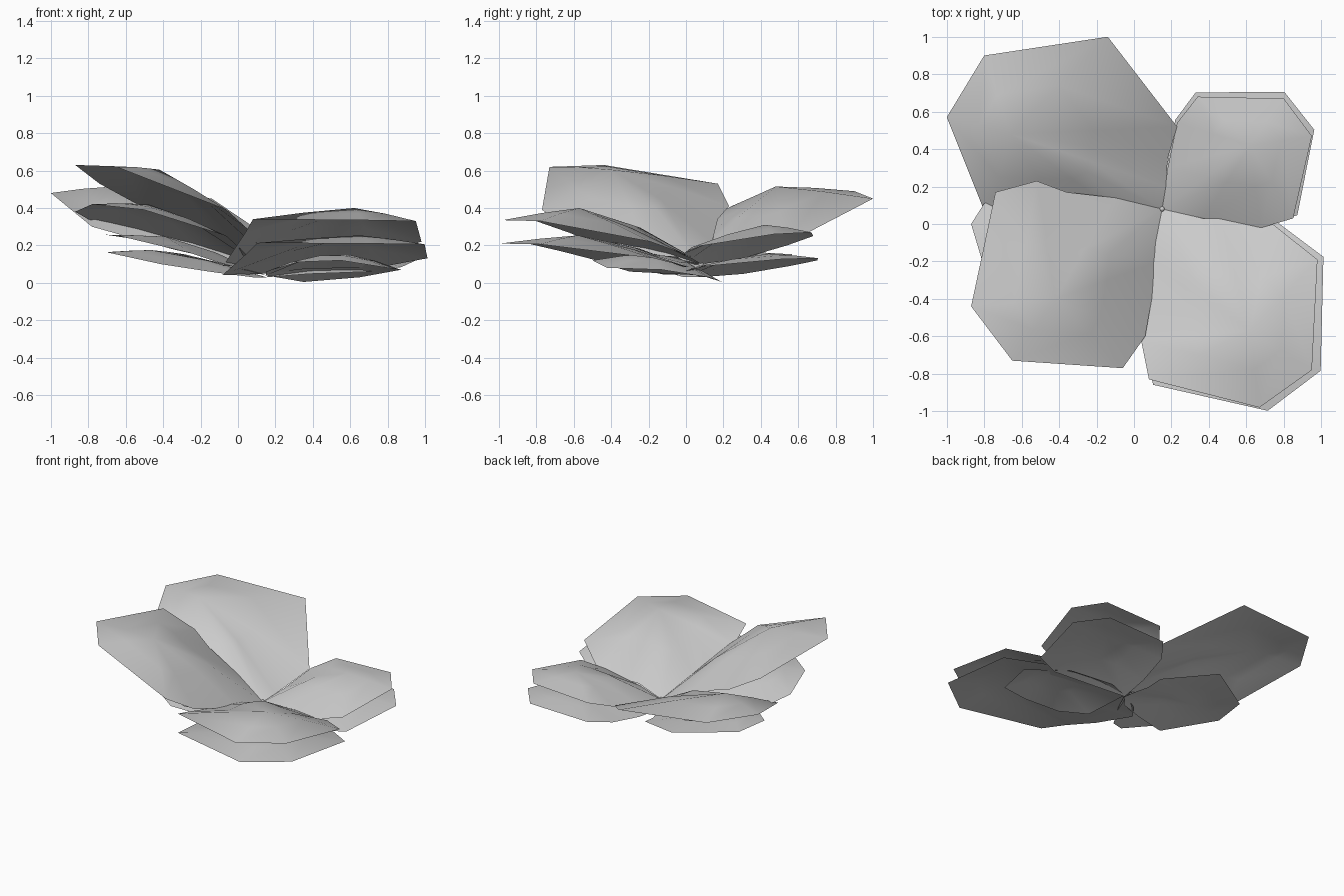
import bpy
import bmesh
from math import radians
from mathutils import Vector, Matrix

default_cube = bpy.data.objects.get("Cube")
if default_cube:
    bpy.data.objects.remove(default_cube, do_unlink=True)

# Single flat grey for the whole blossom
grey = bpy.data.materials.new("petal grey")
grey.use_nodes = True
colour = (0.6, 0.6, 0.6, 1)
grey.diffuse_color = colour
grey.node_tree.nodes["Principled BSDF"].inputs["Base Color"].default_value = colour

ROOT = Vector((0.15, 0.08, 0.1))


def finish(mesh_builder, name):
    """Turn a bmesh into a smooth shaded grey object."""
    mesh = bpy.data.meshes.new(name)
    mesh_builder.to_mesh(mesh)
    mesh_builder.free()
    mesh.materials.append(grey)
    blossom_part = bpy.data.objects.new(name, mesh)
    bpy.context.collection.objects.link(blossom_part)
    for face in mesh.polygons:
        face.use_smooth = True
    return blossom_part


def bulge(point):
    """Extra height of the sheet, strongest near the root."""
    nearness = max(0, 1 - (point - ROOT).length / 0.8)
    return Vector((0, 0, 0.005 + 0.04 * nearness))


def petal(name, crown, outline, scale=1, lift=1, turn=0, drop=0):
    """Domed sheet: root and outline run around a raised crown.
    Scale, lift and turn act about the root so lower layers reuse a shape."""
    builder = bmesh.new()
    place = (Matrix.Translation(ROOT - Vector((0, 0, drop)))
             @ Matrix.Rotation(radians(turn), 4, "Z")
             @ Matrix.Diagonal((scale, scale, lift, 1))
             @ Matrix.Translation(-ROOT))
    crown = Vector(crown)
    edge = [ROOT] + [Vector(point) for point in outline]
    outer = [builder.verts.new(place @ point) for point in edge]
    inner = [builder.verts.new(place @ (point.lerp(crown, 0.5) + bulge(point)))
             for point in edge]
    top = builder.verts.new(place @ crown)
    count = len(edge)
    for here in range(count):
        following = (here + 1) % count
        builder.faces.new((outer[here], outer[following],
                           inner[following], inner[here]))
        builder.faces.new((inner[here], inner[following], top))
    bmesh.ops.recalc_face_normals(builder, faces=builder.faces)
    return finish(builder, name)


# Back left petals, the broadest over a small low one
back_left = ((-0.66, 0.48, 0.515), [
    (0.17, 0.2, 0.12), (0.18, 0.35, 0.14), (0.23, 0.52, 0.2),
    (-0.14, 1, 0.45), (-0.8, 0.9, 0.49), (-1, 0.57, 0.48),
    (-0.78, 0.02, 0.3), (-0.35, 0, 0.18), (0, 0, 0.1)])
petal("back_left_petal", *back_left)
petal("back_left_lower_petal", *back_left,
      scale=0.68, lift=0.35, turn=24, drop=0.07)

# Front left petals, the steepest stack
front_left = ((-0.42, -0.4, 0.605), [
    (-0.1, 0.14, 0.22), (-0.36, 0.17, 0.34), (-0.52, 0.23, 0.41),
    (-0.74, 0.17, 0.53), (-0.87, -0.44, 0.63), (-0.65, -0.73, 0.62),
    (-0.06, -0.77, 0.39), (0.06, -0.6, 0.28), (0.13, -0.2, 0.16)])
petal("front_left_petal", *front_left)
petal("front_left_middle_petal", (-0.48, -0.2, 0.46), [
    (-0.2, 0.14, 0.2), (-0.55, 0.16, 0.3), (-0.8, 0.11, 0.38),
    (-0.87, 0, 0.42), (-0.78, -0.3, 0.46), (-0.5, -0.54, 0.43),
    (-0.06, -0.55, 0.29), (0.1, -0.2, 0.14)], drop=0.04)
petal("front_left_lower_petal", *front_left,
      scale=0.75, lift=0.41, turn=-24, drop=0.06)

# Front right petals, a close pair over a low small one
front_right = ((0.62, -0.57, 0.4), [
    (0, 0, 0.09), (-0.08, -0.1, 0.09), (-0.02, -0.4, 0.18),
    (0.04, -0.63, 0.27), (0.08, -0.83, 0.34), (0.67, -0.98, 0.335),
    (0.95, -0.78, 0.33), (0.98, -0.19, 0.22), (0.74, 0, 0.15),
    (0.68, -0.02, 0.15), (0.46, 0.03, 0.14), (0.37, 0.03, 0.14)])
petal("front_right_petal", *front_right)
petal("front_right_middle_petal", *front_right,
      scale=1.03, lift=0.68, turn=1.5, drop=0.05)
petal("front_right_lower_petal", (0.6, -0.18, 0.21), [
    (0.15, -0.3, 0.12), (0.28, -0.47, 0.17), (0.55, -0.5, 0.18),
    (0.8, -0.42, 0.14), (0.87, -0.13, 0.13), (0.65, 0.12, 0.09),
    (0.35, 0.19, 0.065)], drop=0.06)

# Back right petals, a flatter pair
back_right = ((0.62, 0.42, 0.31), [
    (0.37, 0.03, 0.13), (0.68, -0.02, 0.15), (0.85, 0.03, 0.19),
    (0.95, 0.47, 0.26), (0.8, 0.67, 0.27), (0.34, 0.68, 0.25),
    (0.23, 0.54, 0.2), (0.18, 0.3, 0.13)])
petal("back_right_petal", *back_right)
petal("back_right_lower_petal", *back_right,
      scale=1.03, lift=0.6, turn=1.5, drop=0.07)

# Tiny bud where the petals meet
bud = bmesh.new()
bmesh.ops.create_uvsphere(bud, u_segments=8, v_segments=6, radius=0.015,
                          matrix=Matrix.Translation(ROOT))
finish(bud, "centre_bud")
